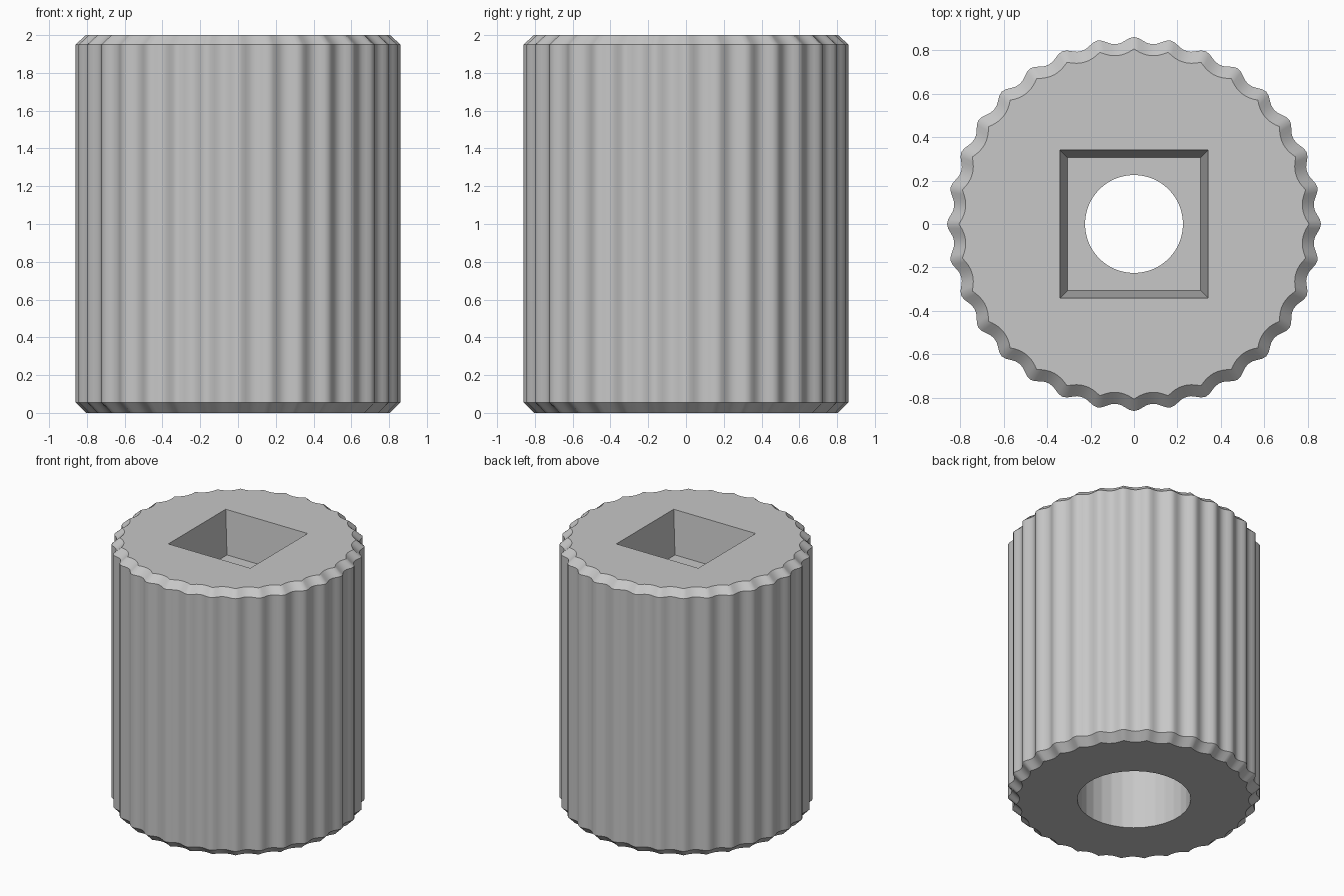
import bpy, bmesh
from math import pi, cos, sin, radians

cube = bpy.data.objects.get("Cube")
if cube:
    bpy.data.objects.remove(cube, do_unlink=True)

LOBES = 32
STEPS = LOBES * 8


# Radius functions of the angle, one for each kind of outline
def fluted(a):
    return 0.831 + 0.029 * ((1 + cos(LOBES * a)) / 2) ** 1.2


def scalloped(a):
    u = 2 * ((a * LOBES / (2 * pi)) % 1) - 1
    return 0.778 + 0.027 * u * u


def polygon(inner_radius, sides):
    wedge = 2 * pi / sides
    turn = wedge / 2
    return lambda a: inner_radius / cos((a + turn) % wedge - turn)


def circle(radius):
    return lambda a: radius


# Grey plastic
grey = bpy.data.materials.new("grey plastic")
grey.use_nodes = True
colour = (0.57, 0.57, 0.57, 1)
grey.diffuse_color = colour
grey.node_tree.nodes["Principled BSDF"].inputs["Base Color"].default_value = colour

# Outlines from the bottom rim, up the outside, then down through the middle
sections = [
    (scalloped, 0),
    (fluted, 0.055),
    (fluted, 1.95),
    (scalloped, 2),
    (polygon(0.34, 4), 2),          # tapered square socket
    (polygon(0.305, 4), 1.68),
    (circle(0.225), 1.68),          # narrow through hole
    (circle(0.225), 1.3),
    (polygon(0.384, 32), 1.3),      # wide bore from below
    (polygon(0.384, 32), 0),
]

bm = bmesh.new()
rings = []
for radius, z in sections:
    ring = []
    for i in range(STEPS):
        a = 2 * pi * i / STEPS
        r = radius(a)
        ring.append(bm.verts.new((r * cos(a), r * sin(a), z)))
    rings.append(ring)

# Skin neighbouring outlines, closing the last one back to the first
for k, low in enumerate(rings):
    high = rings[(k + 1) % len(rings)]
    for i in range(STEPS):
        j = (i + 1) % STEPS
        bm.faces.new((low[i], low[j], high[j], high[i]))
bmesh.ops.recalc_face_normals(bm, faces=bm.faces)

mesh = bpy.data.meshes.new("fluted_knob")
bm.to_mesh(mesh)
bm.free()
mesh.materials.append(grey)
knob = bpy.data.objects.new("fluted_knob", mesh)
bpy.context.collection.objects.link(knob)

bpy.ops.object.select_all(action="DESELECT")
knob.select_set(True)
bpy.context.view_layer.objects.active = knob
bpy.ops.object.shade_smooth_by_angle(angle=radians(38))
